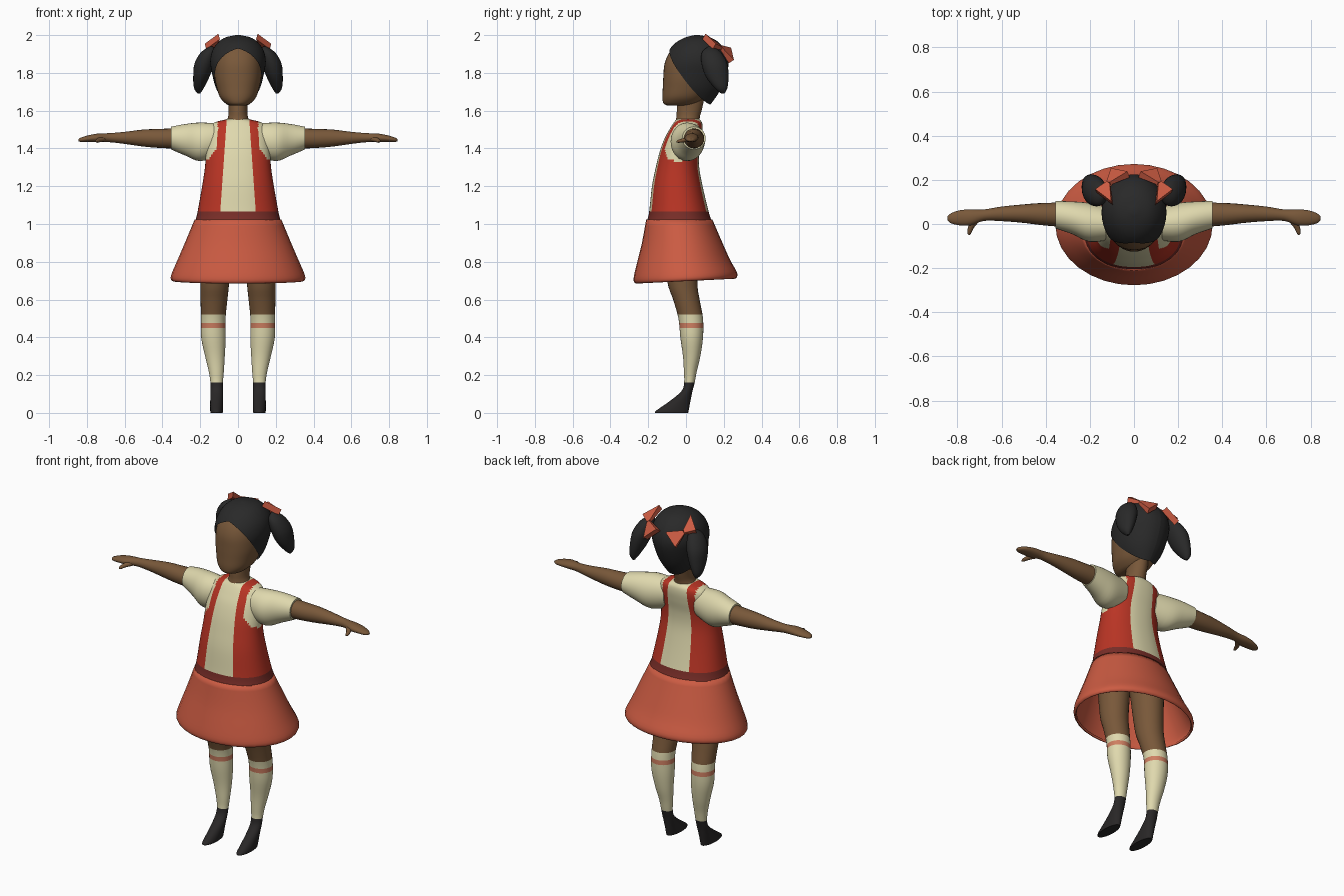
import bpy, bmesh, math
from mathutils import Vector

if "Cube" in bpy.data.objects:
    bpy.data.objects.remove(bpy.data.objects["Cube"])


def mat(name, rgb):
    m = bpy.data.materials.new(name)
    m.diffuse_color = (*rgb, 1)
    m.use_nodes = True
    m.node_tree.nodes["Principled BSDF"].inputs["Base Color"].default_value = m.diffuse_color
    return m


SKIN = mat("brown skin", (.19, .098, .042))
CREAM = mat("cream cloth", (.74, .69, .42))
CORAL = mat("coral cloth", (.60, .105, .055))
RED = mat("red cloth", (.49, .035, .018))
BELT = mat("dark red belt", (.19, .027, .021))
STRIPE = mat("pale coral stripe", (.62, .21, .12))
HAIR = mat("black hair", (.022, .022, .022))
SHOE = mat("black shoe", (.022, .020, .020))


def smooth_rows(rows, sub):
    """Catmull-Rom resampling of the cross-section table."""
    out = []
    for i in range(len(rows) - 1):
        a, b, c, d = (rows[min(max(k, 0), len(rows) - 1)] for k in (i - 1, i, i + 1, i + 2))
        for s in range(sub):
            t = s / sub
            out.append([.5 * (2 * q + (r - p) * t + (2 * p - 5 * q + 4 * r - u) * t * t
                              + (3 * q - p - 3 * r + u) * t ** 3)
                        for p, q, r, u in zip(a, b, c, d)])
    return out + [list(rows[-1])]


def loft(rows, axis=2, seg=32, sub=4, power=2, caps=True):
    """Rows are (position on axis, centre a, centre b, radius a, radius b)."""
    bm = bmesh.new()
    rings = []
    ia, ib = [k for k in range(3) if k != axis]
    for h, ca, cb, ra, rb in smooth_rows(rows, sub):
        ring = []
        for k in range(seg):
            t = 2 * math.pi * k / seg
            c, s = math.cos(t), math.sin(t)
            p = [0, 0, 0]
            p[axis] = h
            p[ia] = ca + ra * math.copysign(abs(c) ** (2 / power), c)
            p[ib] = cb + rb * math.copysign(abs(s) ** (2 / power), s)
            ring.append(bm.verts.new(p))
        rings.append(ring)
    for lo, hi in zip(rings, rings[1:]):
        for k in range(seg):
            j = (k + 1) % seg
            bm.faces.new((lo[k], lo[j], hi[j], hi[k]))
    if caps:
        bm.faces.new(rings[0][::-1])
        bm.faces.new(rings[-1])
    bmesh.ops.recalc_face_normals(bm, faces=bm.faces[:])
    return bm


def depth(rows):
    """(z, half width, front y, back y) to loft rows."""
    return [(z, 0, (f + b) / 2, w, (b - f) / 2) for z, w, f, b in rows]


def cut(bm, co, no, clear=False):
    bmesh.ops.bisect_plane(bm, geom=bm.verts[:] + bm.edges[:] + bm.faces[:],
                           plane_co=co, plane_no=no, clear_inner=clear)


def finish(name, bm, mats, rule=None, mirror=False, thick=0, angle=50):
    if rule:
        for f in bm.faces:
            f.material_index = rule(f.calc_center_median())
    me = bpy.data.meshes.new(name)
    bm.to_mesh(me)
    bm.free()
    ob = bpy.data.objects.new(name, me)
    bpy.context.collection.objects.link(ob)
    for m in mats:
        me.materials.append(m)
    if thick:
        sol = ob.modifiers.new("Thickness", 'SOLIDIFY')
        sol.thickness, sol.offset = thick, 0
    if mirror:
        ob.modifiers.new("Mirror", 'MIRROR')
    bpy.ops.object.select_all(action='DESELECT')
    bpy.context.view_layer.objects.active = ob
    ob.select_set(True)
    bpy.ops.object.shade_smooth_by_angle(angle=math.radians(angle))
    return ob


# bodice with belt, front and back cream panels, red straps and armholes
bm = loft(depth([(1.02, .225, -.205, .135), (1.065, .214, -.195, .12),
                 (1.2, .19, -.18, .088), (1.3, .175, -.16, .07),
                 (1.38, .17, -.14, .07), (1.45, .165, -.115, .082),
                 (1.50, .158, -.088, .088), (1.535, .13, -.066, .085),
                 (1.555, .058, -.05, .072)]), seg=72, sub=6, power=2.2)
for s in (1, -1):
    cut(bm, (s * .1685, 0, 0), (s, 0, .07))
cut(bm, (0, 0, 1.065), (0, 0, 1))


def bodice_rule(c):
    x = abs(c.x)
    if c.z < 1.065:
        return 2
    if x + .07 * c.z < .1685:
        return 0
    if c.z > 1.33 and x > .107 + 7 * max(0, 1.43 - c.z) ** 2:
        return 0
    return 1


finish("bodice", bm, [CREAM, RED, BELT], bodice_rule)

# flared open skirt, hem a little lower in front
bm = loft(depth([(1.022, .224, -.205, .134), (.9, .275, -.228, .185),
                 (.8, .318, -.254, .228), (.735, .346, -.27, .262),
                 (.71, .35, -.27, .265), (.703, .342, -.262, .257)]), seg=32, sub=3, caps=False)
for v in bm.verts:
    v.co.z += .05 * v.co.y * (1.02 - v.co.z) / .32
finish("skirt", bm, [CORAL], thick=.012)

# sleeves
bm = loft([(.10, 0, 1.447, .07, .085), (.2, .007, 1.435, .088, .102),
           (.28, .028, 1.446, .074, .083), (.355, .042, 1.455, .062, .06)], axis=0)
finish("sleeve", bm, [CREAM], mirror=True)

# arms with flat hands
bm = loft([(.33, .042, 1.453, .055, .054), (.42, .045, 1.453, .05, .05),
           (.5, .047, 1.455, .042, .045), (.6, .046, 1.456, .033, .032),
           (.68, .04, 1.457, .026, .024), (.74, .03, 1.456, .036, .023),
           (.79, .028, 1.452, .034, .018), (.83, .026, 1.446, .022, .012),
           (.845, .026, 1.444, .008, .005)], axis=0, seg=20)
finish("arm", bm, [SKIN], mirror=True)
bm = loft([(.02, .715, 1.452, .022, .016), (-.015, .738, 1.443, .014, .011),
           (-.04, .746, 1.438, .009, .008), (-.05, .747, 1.436, .003, .003)],
          axis=1, seg=12)
finish("thumb", bm, [SKIN], mirror=True)

# legs with knee socks and pointed shoes
bm = loft([(0, .113, -.076, .032, .087), (.012, .113, -.072, .034, .086),
           (.06, .113, -.033, .034, .056), (.115, .113, .005, .033, .029),
           (.16, .113, .018, .033, .028), (.22, .115, .023, .04, .034),
           (.3, .122, .03, .052, .046), (.4, .13, .03, .065, .06),
           (.5, .131, .025, .065, .065), (.6, .127, .002, .071, .07),
           (.7, .123, -.02, .077, .08), (.95, .115, -.03, .09, .10)], seg=28)
for z in (.16, .45, .477, .52):
    cut(bm, (0, 0, z), (0, 0, 1))
finish("leg", bm, [SHOE, CREAM, STRIPE, SKIN],
       lambda c: 0 if c.z < .16 else 3 if c.z > .52 else 2 if .45 < c.z < .477 else 1,
       mirror=True)

# neck
bm = loft(depth([(1.49, .07, -.05, .06), (1.535, .064, -.056, .07),
                 (1.57, .052, -.05, .074), (1.61, .05, -.048, .085),
                 (1.68, .055, -.04, .10)]), seg=28)
finish("neck", bm, [SKIN])

# face
bm = loft(depth([(1.628, .045, -.10, .04), (1.638, .066, -.119, .065),
                 (1.67, .095, -.125, .10), (1.72, .112, -.123, .14),
                 (1.78, .124, -.12, .165), (1.85, .125, -.113, .18),
                 (1.91, .112, -.086, .165), (1.955, .075, -.04, .13),
                 (1.97, .02, .02, .07)]), seg=40, power=2.2)
finish("face", bm, [SKIN])

# hair cap, half shell cut along the slanted hairline and mirrored
bm = loft(depth([(1.61, .03, .06, .112), (1.66, .08, -.05, .15),
                 (1.72, .117, -.11, .187), (1.80, .138, -.128, .217),
                 (1.86, .147, -.12, .225), (1.915, .137, -.094, .21),
                 (1.96, .107, -.054, .175), (1.987, .068, -.005, .13),
                 (2.0, .012, .045, .07)]), seg=40)
cut(bm, (0, 0, 0), (1, 0, 0), True)
cut(bm, (0, 0, 1.815), (.503, 1.358, 1), True)
finish("hair_cap", bm, [HAIR], mirror=True)

# pigtails
bm = loft([(1.69, .207, .195, .006, .008), (1.72, .207, .185, .026, .034),
           (1.78, .194, .165, .043, .06), (1.85, .178, .15, .052, .068),
           (1.91, .157, .135, .038, .05), (1.94, .14, .13, .008, .01)], seg=24)
finish("pigtail", bm, [HAIR], mirror=True)

# hair bows: two flat wedges per side meeting at a knot
knot = Vector((.115, .185, 1.935))
for name, a, b in (("bow_upper_wing", (.172, .15, 1.94), (.10, .095, 1.993)),
                   ("bow_lower_wing", (.10, .24, 1.86), (.025, .225, 1.925))):
    a, b = Vector(a), Vector(b)
    n = (a - knot).cross(b - knot).normalized()
    side = (b - a).normalized() * .01
    bm = bmesh.new()
    low, high = ([bm.verts.new(p + n * s * t) for p, t in
                  ((knot - side, .008), (a, .017), (b, .017), (knot + side, .008))]
                 for s in (-1, 1))
    bm.faces.new(low[::-1])
    bm.faces.new(high)
    for k in range(4):
        j = (k + 1) % 4
        bm.faces.new((low[k], low[j], high[j], high[k]))
    bmesh.ops.recalc_face_normals(bm, faces=bm.faces[:])
    finish(name, bm, [CORAL], mirror=True, angle=20)
